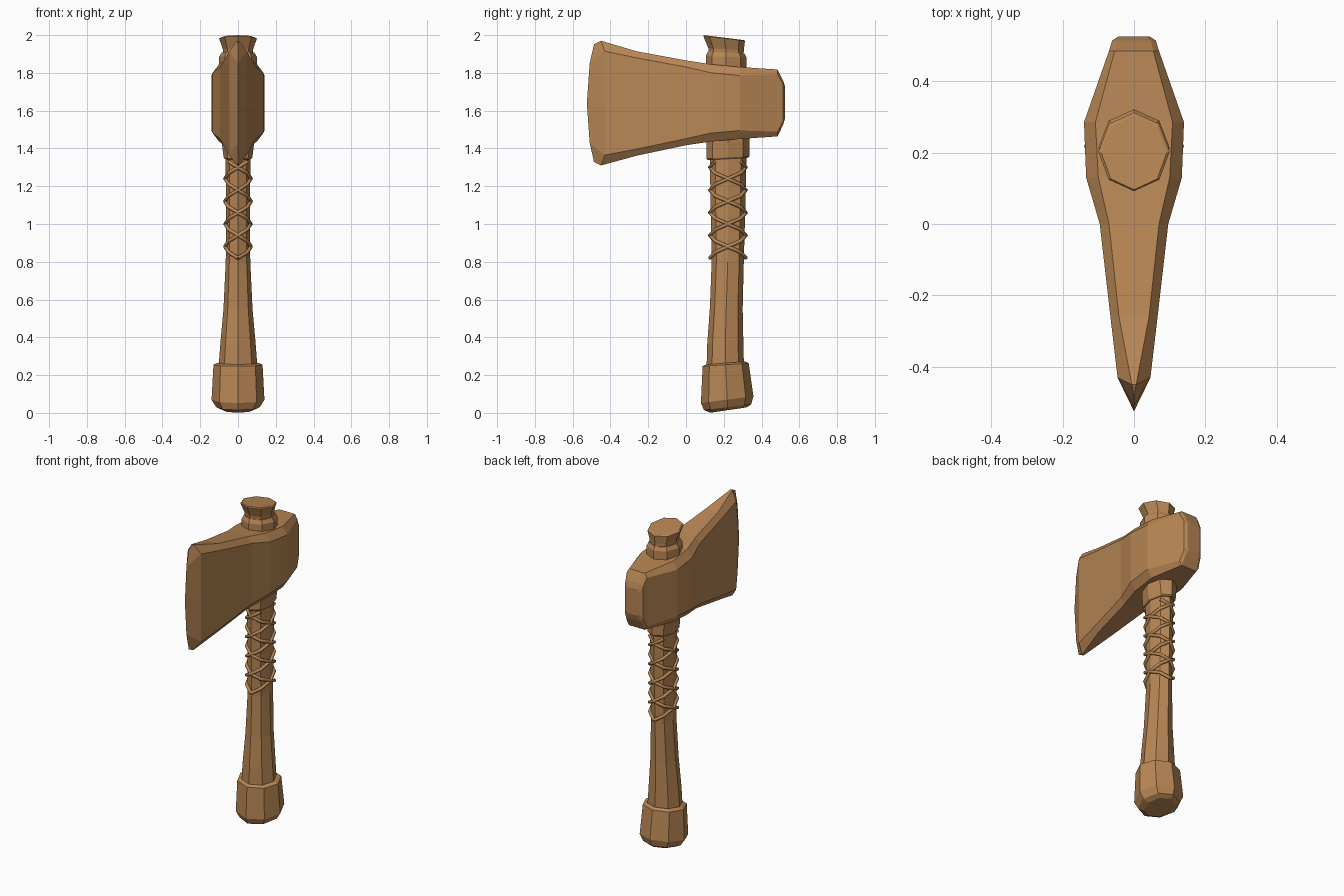
import bpy, bmesh
from math import sin, cos, pi

wood = bpy.data.materials.new("brown")
wood.diffuse_color = (0.48, 0.24, 0.09, 1)


def skin(name, rings):
    """Join equal-length vertex rings with quads and cap both ends."""
    bm = bmesh.new()
    loops = [[bm.verts.new(p) for p in ring] for ring in rings]
    n = len(loops[0])
    for a, b in zip(loops, loops[1:]):
        for i in range(n):
            j = (i + 1) % n
            bm.faces.new((a[i], a[j], b[j], b[i]))
    bm.faces.new(loops[0][::-1])
    bm.faces.new(loops[-1])
    bmesh.ops.remove_doubles(bm, verts=bm.verts, dist=1e-5)
    bmesh.ops.recalc_face_normals(bm, faces=bm.faces)
    me = bpy.data.meshes.new(name)
    bm.to_mesh(me)
    bm.free()
    me.materials.append(wood)
    ob = bpy.data.objects.new(name, me)
    bpy.context.collection.objects.link(ob)
    return ob


def octagon(z, yc, rx, ry, tilt=0):
    """Eight-sided ring; tilt raises its back and lowers its front."""
    return [(rx * sin(k * pi / 4), yc - ry * cos(k * pi / 4), z - tilt * cos(k * pi / 4))
            for k in range(8)]


def post(name, *sections):
    return skin(name, [octagon(*s) for s in sections])


# Handle, pommel, collars and the flared knob on top
post("handle",
     (0.20, 0.208, 0.106, 0.100), (0.36, 0.208, 0.094, 0.096), (0.55, 0.213, 0.077, 0.087),
     (0.80, 0.221, 0.065, 0.085), (1.05, 0.222, 0.063, 0.091), (1.36, 0.223, 0.066, 0.097),
     (1.92, 0.213, 0.078, 0.092))
post("pommel",
     (0.015, 0.225, 0.082, 0.095, 0.014), (0.030, 0.220, 0.115, 0.125, 0.015),
     (0.070, 0.218, 0.140, 0.139, 0.018), (0.255, 0.210, 0.130, 0.122, 0.008),
     (0.264, 0.210, 0.112, 0.105, 0.008))
post("lower_collar",
     (1.345, 0.222, 0.070, 0.108, 0.006), (1.352, 0.222, 0.076, 0.114, 0.006),
     (1.43, 0.222, 0.086, 0.114, 0.004), (1.50, 0.222, 0.088, 0.114))
post("upper_collar",
     (1.78, 0.213, 0.100, 0.108), (1.885, 0.213, 0.100, 0.108, -0.004),
     (1.908, 0.213, 0.086, 0.096, -0.005))
post("top_knob",
     (1.89, 0.213, 0.078, 0.092, -0.004), (1.925, 0.212, 0.080, 0.094, -0.006),
     (1.982, 0.202, 0.100, 0.110, -0.012), (1.987, 0.200, 0.092, 0.104, -0.013))


# Axe head: chamfered cross-sections swept from the cutting edge to the poll
def head_ring(y, w, wt, zt, zb, c):
    zm = (zt + zb) / 2
    side = [(wt, zt), (w, zt - c), (w, zm), (w, zb + c), (wt, zb)]
    return [(x, y, z) for x, z in side] + [(-x, y, z) for x, z in side[::-1]]


edge = [(-0.487, 1.952), (-0.510, 1.85), (-0.525, 1.64), (-0.510, 1.43), (-0.487, 1.328)]
rings = [[(0, y, z) for y, z in edge + edge[::-1]]]
for s in [(-0.450, 0.046, 0.006, 1.970, 1.310, 0.055),
          (-0.260, 0.066, 0.042, 1.914, 1.362, 0.035),
          (0.000, 0.096, 0.070, 1.866, 1.417, 0.035),
          (0.130, 0.134, 0.100, 1.846, 1.436, 0.045),
          (0.285, 0.140, 0.108, 1.831, 1.450, 0.045),
          (0.485, 0.070, 0.054, 1.818, 1.464, 0.025),
          (0.514, 0.061, 0.047, 1.760, 1.525, 0.020),
          (0.525, 0.044, 0.036, 1.725, 1.560, 0.015)]:
    rings.append(head_ring(*s))
# side points of the first section sit slightly behind its tips
rings[1] = [(x, y + (0.02 if abs(x) > 0.02 else 0), z) for x, y, z in rings[1]]
skin("axe_head", rings)


# Criss-cross cord: two strands each way around the grip
cord = bpy.data.curves.new("cord_wrap", 'CURVE')
cord.dimensions = '3D'
cord.bevel_depth = 0.010
cord.bevel_resolution = 1
cord.use_fill_caps = True
for turn in (1, -1):
    for start in (0, pi):
        pts = []
        for k in range(18):
            a = start + turn * k * pi / 4
            pts.append((0.069 * sin(a), 0.222 - 0.096 * cos(a), 0.82 + 0.03 * k, 1))
        sp = cord.splines.new('POLY')
        sp.points.add(len(pts) - 1)
        for p, co in zip(sp.points, pts):
            p.co = co
cord.materials.append(wood)
bpy.context.collection.objects.link(bpy.data.objects.new("cord_wrap", cord))
